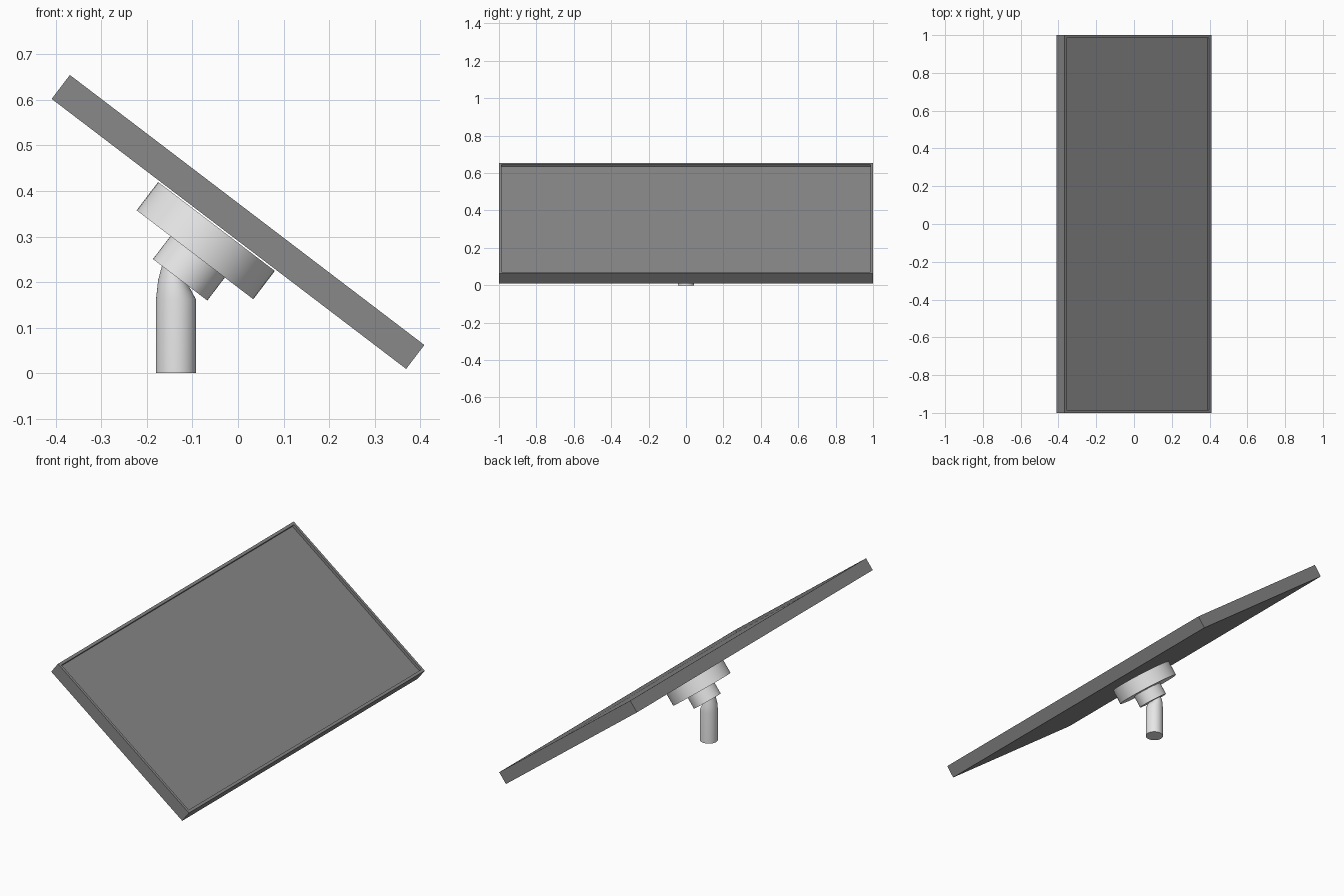
import bpy, bmesh, math
from mathutils import Matrix, Vector

cube = bpy.data.objects.get("Cube")
if cube:
    bpy.data.objects.remove(cube, do_unlink=True)

TILT = math.radians(37.3)
ROT = Matrix.Rotation(TILT, 4, 'Y')
NORMAL = ROT.to_3x3() @ Vector((0, 0, 1))
PANEL_CENTRE = Vector((0, 0, 0.332))
LENGTH, WIDTH, THICK = 2.0, 0.978, 0.066
RIM, RECESS = 0.02, 0.015


def material(name, value):
    mat = bpy.data.materials.new(name)
    mat.use_nodes = True
    colour = (value, value, value, 1)
    mat.diffuse_color = colour
    mat.node_tree.nodes["Principled BSDF"].inputs["Base Color"].default_value = colour
    return mat


def add_object(name, bm, mat, smooth=False):
    bmesh.ops.recalc_face_normals(bm, faces=bm.faces)
    mesh = bpy.data.meshes.new(name)
    bm.to_mesh(mesh)
    bm.free()
    obj = bpy.data.objects.new(name, mesh)
    bpy.context.collection.objects.link(obj)
    mesh.materials.append(mat)
    if smooth:
        bpy.ops.object.select_all(action='DESELECT')
        obj.select_set(True)
        bpy.context.view_layer.objects.active = obj
        bpy.ops.object.shade_smooth_by_angle(angle=math.radians(35))
    return obj


def loft(name, rings, mat, sides=48):
    """Skin a stack of circles given as (centre, radius, tilt about y)."""
    bm = bmesh.new()
    loops = []
    for centre, radius, tilt in rings:
        turn = Matrix.Rotation(tilt, 3, 'Y')
        loops.append([bm.verts.new(Vector(centre) + turn @ Vector(
            (radius * math.cos(a), radius * math.sin(a), 0)))
            for a in (i * math.tau / sides for i in range(sides))])
    for low, high in zip(loops, loops[1:]):
        for i in range(sides):
            j = (i + 1) % sides
            bm.faces.new((low[i], low[j], high[j], high[i]))
    bm.faces.new(loops[0][::-1])
    bm.faces.new(loops[-1])
    return add_object(name, bm, mat, smooth=True)


dark = material("dark grey", 0.25)
light = material("light grey", 0.8)

# Tilted panel with a shallow recess inside a thin rim
bm = bmesh.new()
bmesh.ops.create_cube(bm, size=1)
bmesh.ops.scale(bm, vec=(WIDTH, LENGTH, THICK), verts=bm.verts)
bm.normal_update()
top = max(bm.faces, key=lambda f: f.normal.z)
bmesh.ops.inset_region(bm, faces=[top], thickness=RIM)
floor = bmesh.ops.extrude_face_region(bm, geom=[top])
moved = [v for v in floor["geom"] if isinstance(v, bmesh.types.BMVert)]
bmesh.ops.translate(bm, verts=moved, vec=(0, 0, -RECESS))
if top.is_valid:
    bmesh.ops.delete(bm, geom=[top], context='FACES_ONLY')
bmesh.ops.transform(bm, matrix=Matrix.Translation(PANEL_CENTRE) @ ROT, verts=bm.verts)
add_object("panel", bm, dark)

# Round mounting plate and smaller collar, square to the panel
plate_base = Vector((-0.0945, 0, 0.26))
loft("mounting_plate", [(plate_base, 0.161, TILT),
                        (plate_base + NORMAL * 0.078, 0.161, TILT)], light)
collar_base = Vector((-0.127, 0, 0.205))
loft("collar", [(collar_base, 0.075, TILT),
                (collar_base + NORMAL * 0.066, 0.075, TILT)], light)

# Upright post whose top leans into the collar
loft("post", [((-0.136, 0, 0), 0.044, 0),
              ((-0.136, 0, 0.162), 0.044, 0),
              ((-0.1365, 0, 0.188), 0.042, TILT * 0.6),
              ((-0.138, 0, 0.2155), 0.036, TILT)], light)
